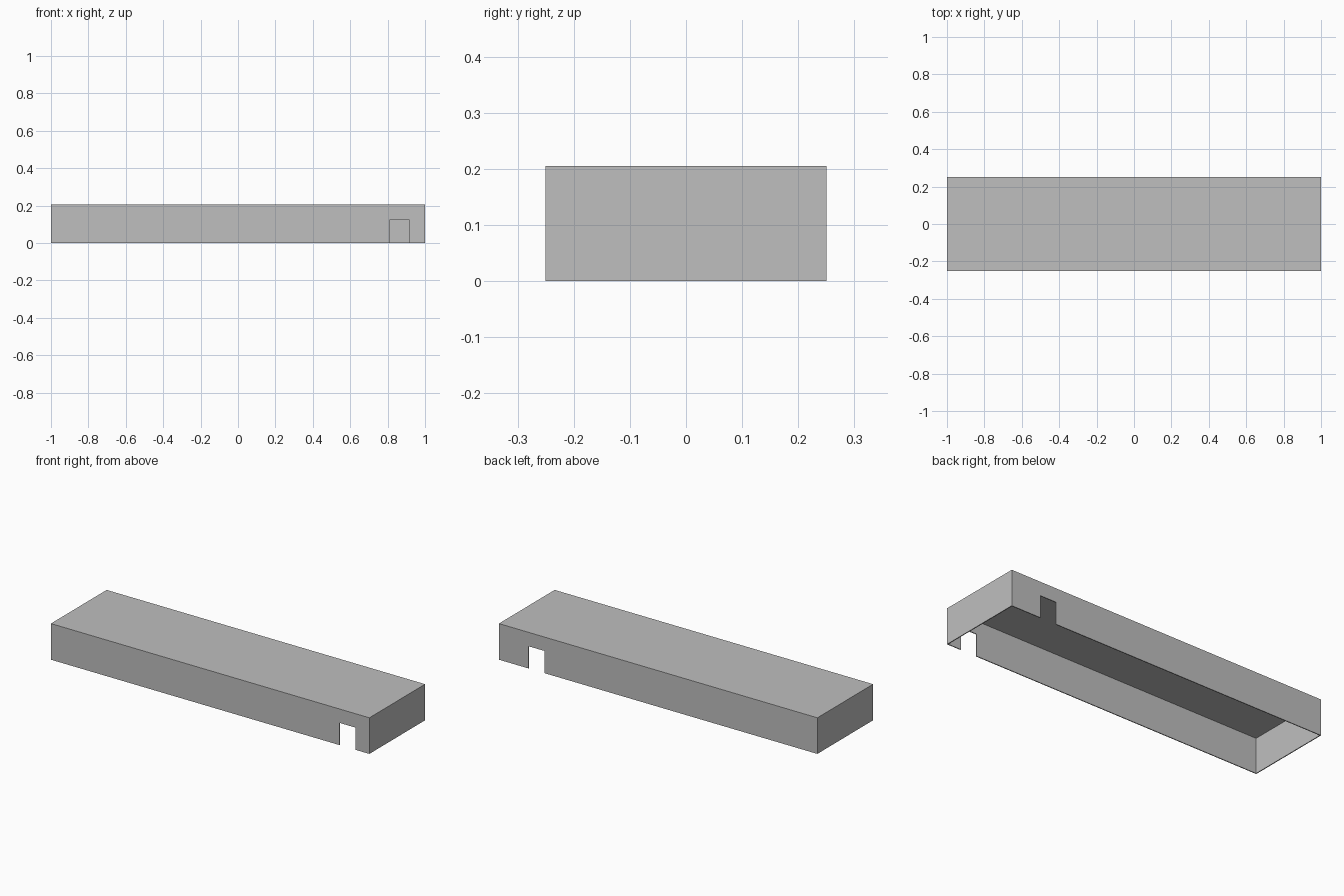
import bpy

cube = bpy.data.objects.get("Cube")
if cube:
    bpy.data.objects.remove(cube, do_unlink=True)

# Overall size of the open-bottomed tray cover
LENGTH, DEPTH, HEIGHT, WALL = 2.0, 0.5, 0.205, 0.005
NOTCH_W, NOTCH_H = 0.1, 0.126

grey = bpy.data.materials.new("plain_grey")
grey.use_nodes = True
colour = (0.52, 0.52, 0.52, 1)
grey.diffuse_color = colour
grey.node_tree.nodes["Principled BSDF"].inputs["Base Color"].default_value = colour


def box(name, size, centre):
    bpy.ops.mesh.primitive_cube_add(size=1, location=centre)
    obj = bpy.context.object
    obj.name = name
    obj.scale = size
    bpy.ops.object.transform_apply(location=True, rotation=False, scale=True)
    obj.data.materials.append(grey)
    return obj


def cut(target, cutter):
    mod = target.modifiers.new(cutter.name, 'BOOLEAN')
    mod.operation = 'DIFFERENCE'
    mod.solver = 'EXACT'
    mod.object = cutter
    bpy.context.view_layer.objects.active = target
    bpy.ops.object.modifier_apply(modifier=mod.name)
    bpy.data.objects.remove(cutter, do_unlink=True)


# Outer shell, hollowed from below
cover = box("cover", (LENGTH, DEPTH, HEIGHT), (0, 0, HEIGHT / 2))
cut(cover, box("hollow", (LENGTH - 2 * WALL, DEPTH - 2 * WALL, HEIGHT),
               (0, 0, HEIGHT / 2 - WALL)))

# Cable notches, staggered between front and back walls
for name, x, side in (("front_notch", 0.863, -1), ("back_notch", 0.763, 1)):
    cut(cover, box(name, (NOTCH_W, 0.1, 2 * NOTCH_H), (x, side * DEPTH / 2, 0)))
